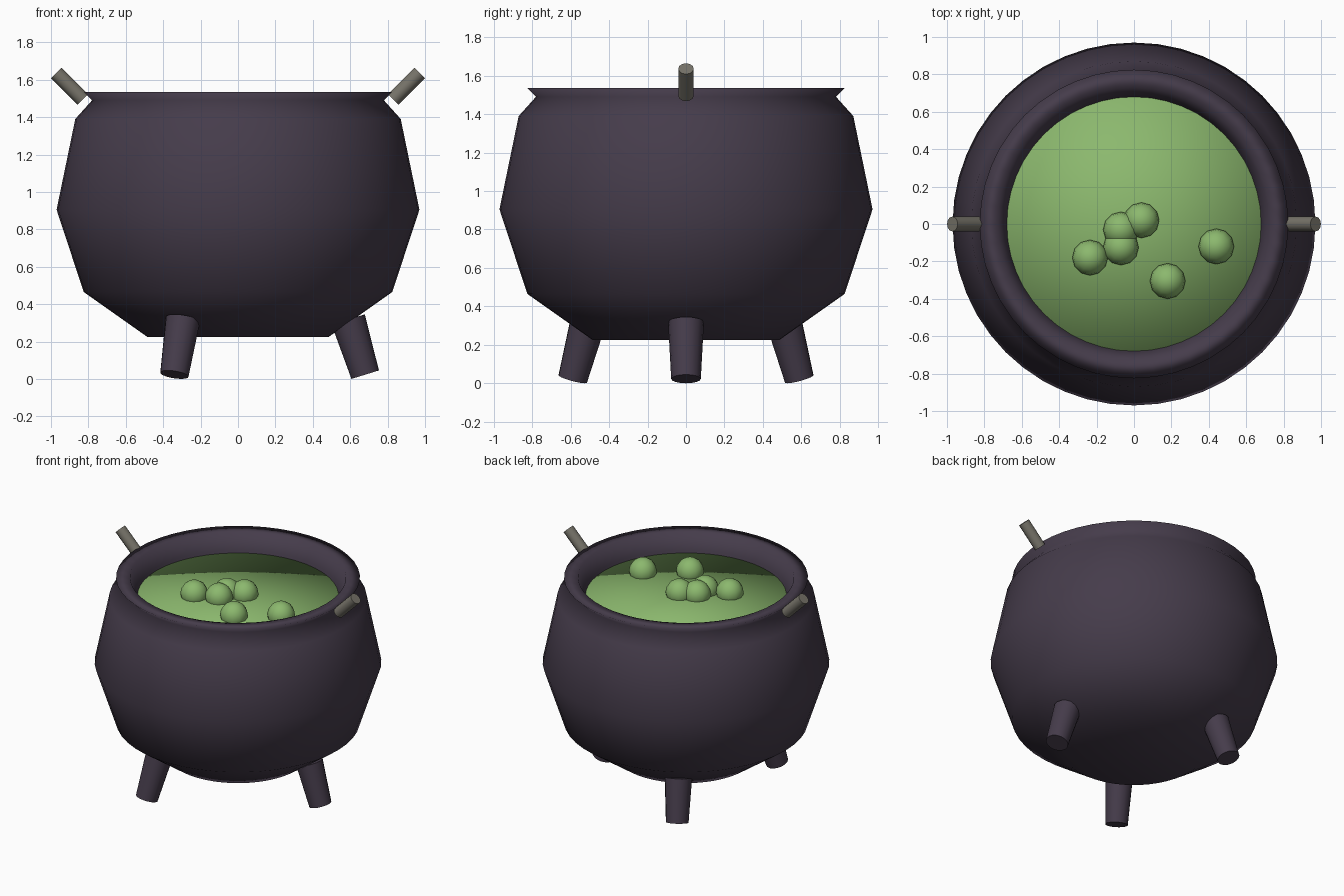
import bpy, bmesh, math
from mathutils import Vector

if "Cube" in bpy.data.objects:
    bpy.data.objects.remove(bpy.data.objects["Cube"])


def material(name, rgb):
    m = bpy.data.materials.new(name)
    m.diffuse_color = (*rgb, 1)
    m.use_nodes = True
    m.node_tree.nodes["Principled BSDF"].inputs["Base Color"].default_value = m.diffuse_color
    return m


iron = material("dark_iron", (0.06, 0.045, 0.07))
metal = material("handle_metal", (0.18, 0.17, 0.14))
green = material("green_brew", (0.26, 0.48, 0.155))


def finish(name, mat, angle=None):
    ob = bpy.context.object
    ob.name = name
    ob.data.materials.append(mat)
    if angle is None:
        bpy.ops.object.shade_smooth()
    else:
        bpy.ops.object.shade_smooth_by_angle(angle=math.radians(angle))
    return ob


def rod(name, mat, start, end, r1, r2, sides):
    """Straight, possibly tapered rod between two points."""
    start, end = Vector(start), Vector(end)
    d = end - start
    bpy.ops.mesh.primitive_cone_add(
        vertices=sides, radius1=r1, radius2=r2, depth=d.length,
        location=(start + end) / 2,
        rotation=d.to_track_quat('Z', 'Y').to_euler())
    return finish(name, mat, 40)


def lathe(name, mat, profile, steps):
    """Spin an (r, z) profile around the z axis."""
    bm = bmesh.new()
    verts = [bm.verts.new((r, 0, z)) for r, z in profile]
    edges = [bm.edges.new(p) for p in zip(verts, verts[1:])]
    bmesh.ops.spin(bm, geom=verts + edges, cent=(0, 0, 0), axis=(0, 0, 1),
                   angle=math.tau, steps=steps)
    bmesh.ops.remove_doubles(bm, verts=bm.verts, dist=1e-4)
    bmesh.ops.recalc_face_normals(bm, faces=bm.faces)
    # make sure the outside faces outward
    side = max(bm.faces, key=lambda f: f.calc_center_median().xy.length)
    if side.normal.xy.dot(side.calc_center_median().xy) < 0:
        bmesh.ops.reverse_faces(bm, faces=bm.faces)
    me = bpy.data.meshes.new(name)
    bm.to_mesh(me)
    bm.free()
    ob = bpy.data.objects.new(name, me)
    bpy.context.collection.objects.link(ob)
    bpy.context.view_layer.objects.active = ob
    ob.select_set(True)
    return finish(name, mat)


# Pot: flat bottom, belly, neck, flared lip and inner lip
lathe("cauldron_pot", iron, [
    (0, 0.225), (0.485, 0.225), (0.825, 0.465), (0.97, 0.905), (0.87, 1.39),
    (0.78, 1.49), (0.825, 1.535), (0.73, 1.535), (0.685, 1.42), (0.67, 1.36),
], 48)

# Liquid disc just below the lip
bpy.ops.mesh.primitive_cylinder_add(vertices=48, radius=0.69, depth=0.04,
                                    end_fill_type='TRIFAN',
                                    location=(0, 0, 1.38))
finish("liquid", green)

# Bubbles half sunk in the liquid
for i, (x, y) in enumerate([(-0.235, -0.18), (-0.07, -0.125), (-0.07, -0.03),
                            (0.04, 0.02), (0.44, -0.12), (0.18, -0.305)]):
    bpy.ops.mesh.primitive_uv_sphere_add(segments=12, ring_count=8,
                                         radius=0.095, location=(x, y, 1.42))
    finish(f"bubble_{i + 1}", green)

# Three splayed legs
for i in range(3):
    a = i * math.tau / 3
    c, s = math.cos(a), math.sin(a)
    rod(f"leg_{i + 1}", iron, (0.68 * c, 0.68 * s, 0.023),
        (0.589 * c, 0.589 * s, 0.318), 0.077, 0.093, 16)

# Two stub handles angled outward
for side, label in ((-1, "left"), (1, "right")):
    rod(f"{label}_handle", metal, (side * 0.83, 0, 1.495),
        (side * 0.971, 0, 1.636), 0.04, 0.04, 12)
